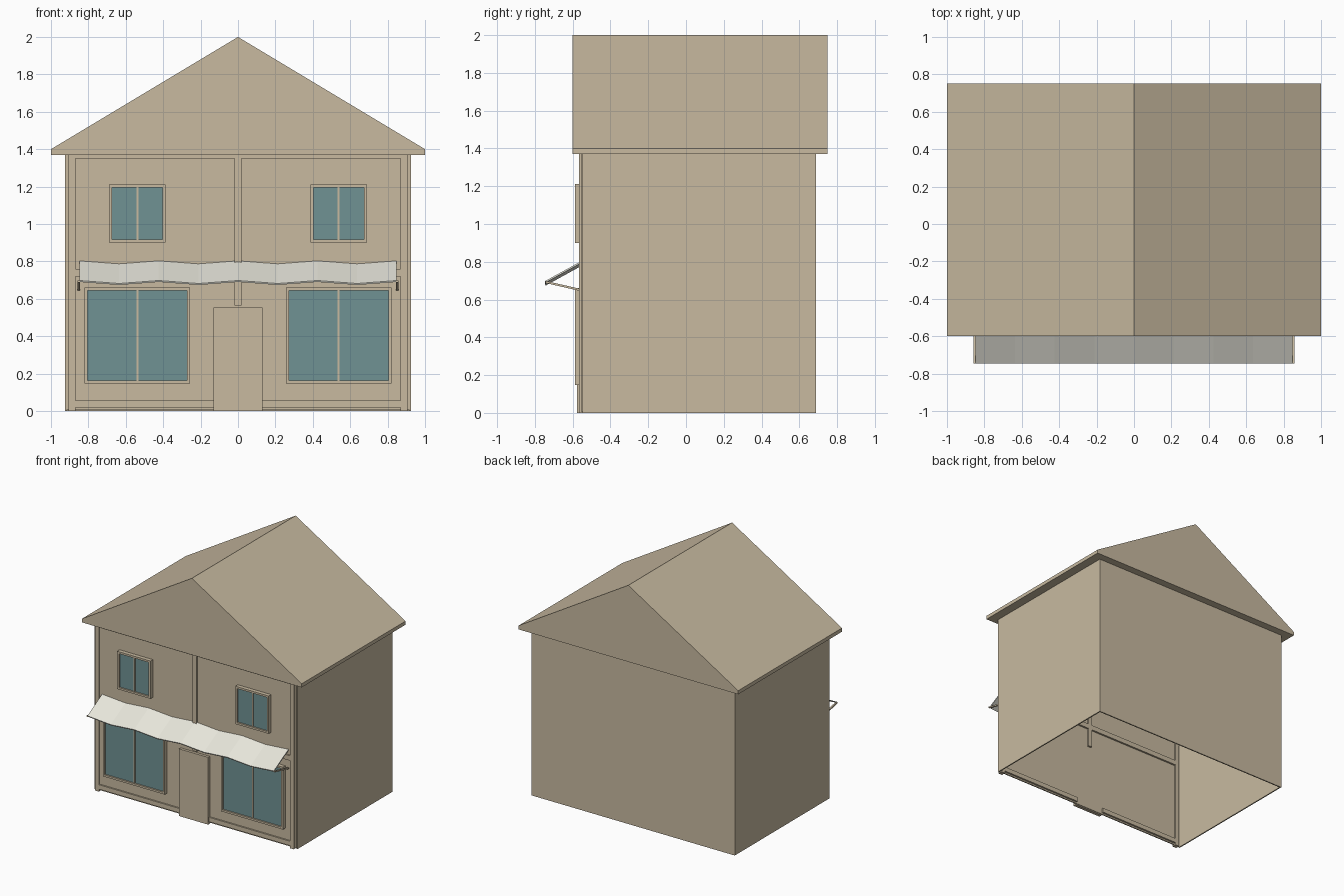
import bpy, bmesh
from mathutils import Vector

if "Cube" in bpy.data.objects:
    bpy.data.objects.remove(bpy.data.objects["Cube"])


def srgb(r, g, b):
    lin = lambda c: ((c / 255 + 0.055) / 1.055) ** 2.4 if c > 10 else c / 255 / 12.92
    return (lin(r), lin(g), lin(b), 1.0)


def material(name, rgb):
    m = bpy.data.materials.new(name)
    m.diffuse_color = srgb(*rgb)
    m.use_nodes = True
    m.node_tree.nodes["Principled BSDF"].inputs["Base Color"].default_value = m.diffuse_color
    return m


TAN = material("warm_tan", (200, 186, 160))
GLASS = material("teal_glass", (112, 146, 148))
CLOTH = material("off_white_cloth", (232, 231, 220))


def finish(name, bm, mat):
    bmesh.ops.recalc_face_normals(bm, faces=bm.faces[:])
    me = bpy.data.meshes.new(name)
    bm.to_mesh(me)
    bm.free()
    me.materials.append(mat)
    ob = bpy.data.objects.new(name, me)
    bpy.context.collection.objects.link(ob)
    return ob


def box(name, x, y, z, mat=TAN):
    """Box from (min, max) ranges."""
    bm = bmesh.new()
    bmesh.ops.create_cube(bm, size=1)
    for v in bm.verts:
        v.co = Vector([(r[0] + r[1]) / 2 + c * (r[1] - r[0]) for r, c in zip((x, y, z), v.co)])
    return finish(name, bm, mat)


def extrude(name, pts, offset, mat=TAN):
    """Solid from a flat outline pushed along an offset."""
    bm = bmesh.new()
    f = bm.faces.new([bm.verts.new(p) for p in pts])
    r = bmesh.ops.extrude_face_region(bm, geom=[f])
    bmesh.ops.translate(bm, vec=offset, verts=[g for g in r["geom"] if isinstance(g, bmesh.types.BMVert)])
    return finish(name, bm, mat)


def mirrored(s, a, b):
    return (a, b) if s > 0 else (-b, -a)


SIDES = ((-1, "left"), (1, "right"))

# Roof with thin eave edge
extrude("roof", [(-1, -0.6, 1.37), (1, -0.6, 1.37), (1, -0.6, 1.4), (0, -0.6, 2.0), (-1, -0.6, 1.4)],
        (0, 1.35, 0))

# Thin walls, open underneath
box("back_wall", (-0.925, 0.925), (0.677, 0.687), (0, 1.37))
box("front_wall", (-0.915, 0.915), (-0.555, -0.545), (0.008, 1.37))
for s, n in SIDES:
    box(n + "_wall", mirrored(s, 0.915, 0.925), (-0.547, 0.677), (0, 1.37))

# Front timber frame, passing through the front wall
FY = (-0.567, -0.53)
box("centre_post", (-0.018, 0.018), FY, (0.565, 1.37))
for s, n in SIDES:
    box(n + "_corner_post", mirrored(s, 0.87, 0.905), FY, (0, 1.37))
    box(n + "_top_rail", mirrored(s, 0.018, 0.87), FY, (1.35, 1.37))
    box(n + "_middle_rail", mirrored(s, 0.018, 0.87), FY, (0.72, 0.76))
    box(n + "_bottom_rail", mirrored(s, 0.13, 0.87), FY, (0.02, 0.057))

# Door slab
box("door", (-0.132, 0.132), (-0.577, -0.55), (0, 0.553))


# Windows: frame bars, mullion and recessed glass
def window(name, s, x0, x1, z0, z1, w=0.016):
    y = (-0.587, -0.55)
    box(name + "_frame_inner", mirrored(s, x0, x0 + w), y, (z0, z1))
    box(name + "_frame_outer", mirrored(s, x1 - w, x1), y, (z0, z1))
    box(name + "_frame_bottom", mirrored(s, x0 + w, x1 - w), y, (z0, z0 + w))
    box(name + "_frame_top", mirrored(s, x0 + w, x1 - w), y, (z1 - w, z1))
    c = (x0 + x1) / 2
    box(name + "_mullion", mirrored(s, c - 0.005, c + 0.005), (-0.582, -0.55), (z0 + w, z1 - w))
    box(name + "_glass", mirrored(s, x0 + w, x1 - w), (-0.574, -0.566), (z0 + w, z1 - w), GLASS)


for s, n in SIDES:
    window(n + "_upper_window", s, 0.387, 0.689, 0.9, 1.211)
    window(n + "_shop_window", s, 0.256, 0.82, 0.147, 0.66)

# Wavy cloth awning
bm = bmesh.new()
rows = []
for y, z in ((-0.555, 0.803), (-0.746, 0.698)):
    rows.append([bm.verts.new((-0.848 + 0.212 * i, y, z - 0.016 * (i % 2))) for i in range(9)])
for i in range(8):
    bm.faces.new((rows[0][i], rows[1][i], rows[1][i + 1], rows[0][i + 1]))
bmesh.ops.recalc_face_normals(bm, faces=bm.faces[:])
if sum(f.normal.z for f in bm.faces) < 0:
    bmesh.ops.reverse_faces(bm, faces=bm.faces[:])
base = [f for f in bm.faces]
r = bmesh.ops.extrude_face_region(bm, geom=base, use_keep_orig=True)
bmesh.ops.translate(bm, vec=(0, 0.003, -0.008), verts=[g for g in r["geom"] if isinstance(g, bmesh.types.BMVert)])
finish("awning", bm, CLOTH)

# Awning struts
for s, n in SIDES:
    x = 0.845 * s
    extrude(n + "_awning_strut", [(x, -0.745, 0.688), (x, -0.745, 0.699), (x, -0.56, 0.657), (x, -0.56, 0.645)],
            (0.012 * s, 0, 0))
